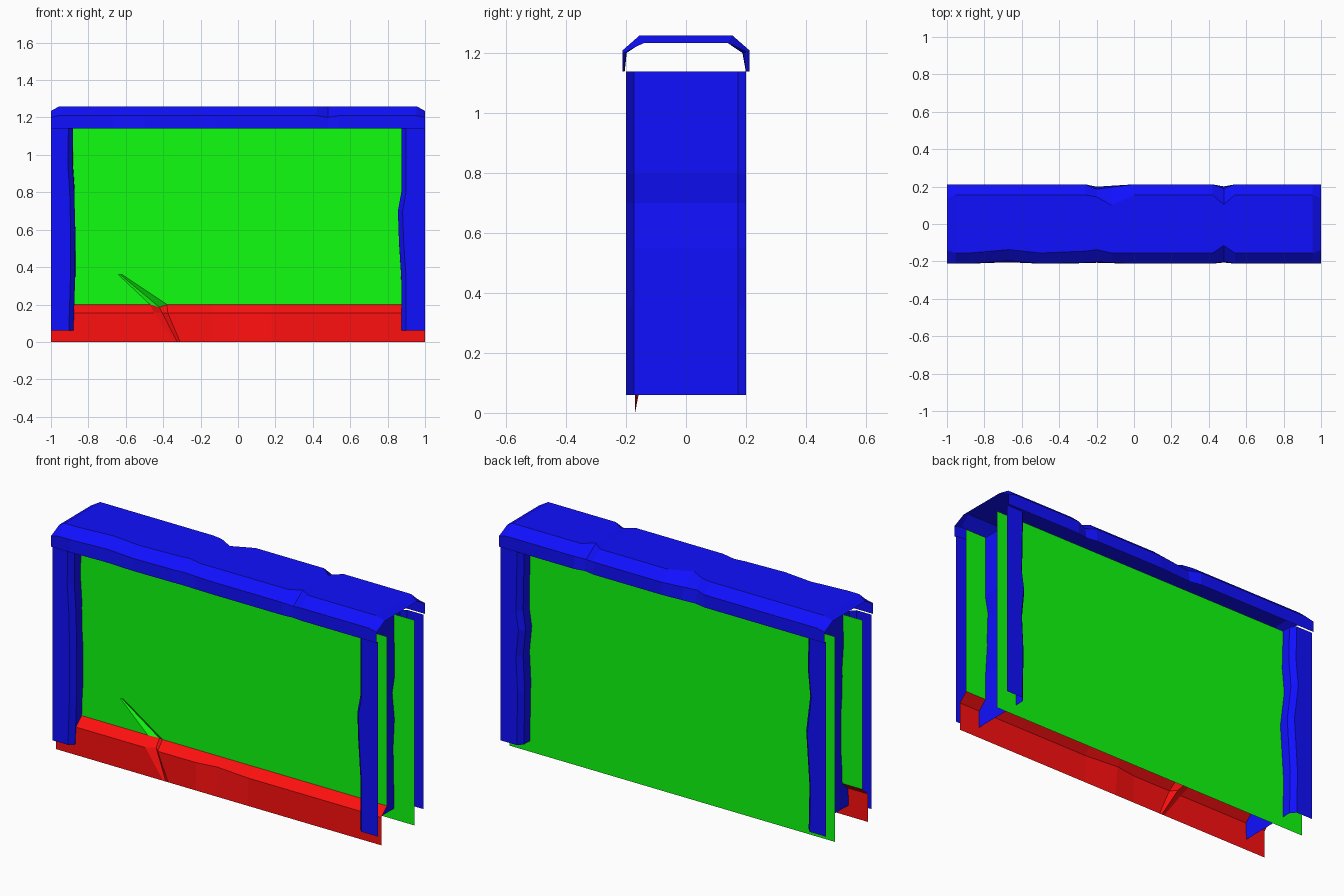
import bpy


def material(name, color):
    m = bpy.data.materials.new(name)
    m.diffuse_color = color
    return m


BLUE = material("blue", (0.005, 0.005, 1, 1))
GREEN = material("green", (0.005, 1, 0.005, 1))
RED = material("red", (1, 0.005, 0.005, 1))


def sheet(name, rows, mat):
    """Flat-shaded open surface through equal-length rows of points."""
    n = len(rows[0])
    faces = [(r * n + c, r * n + c + 1, (r + 1) * n + c + 1, (r + 1) * n + c)
             for r in range(len(rows) - 1) for c in range(n - 1)]
    me = bpy.data.meshes.new(name)
    me.from_pydata([p for row in rows for p in row], [], faces)
    me.materials.append(mat)
    ob = bpy.data.objects.new(name, me)
    bpy.context.collection.objects.link(ob)
    return ob


# Wall panels: plain at the back, front one starts above the skirt with a crack
sheet("back_panel", [[(1, .12, z), (-1, .12, z)] for z in (0, 1.14)], GREEN)
edge = [(-1, -.12, .2), (-.47, -.12, .2), (-.42, -.09, .185), (-.38, -.12, .2),
        (-.14, -.12, .2), (-.02, -.12, .2), (.18, -.12, .2), (1, -.12, .2)]
crack_x = (-1, -.64, -.63, -.62, -.14, -.02, .18, 1)
sheet("front_panel", [edge,
                      [(x, -.12, .36) for x in crack_x],
                      [(x, -.12, 1.14) for x in crack_x]], GREEN)

# Skirt board along the front, chamfered on top, with a crack and a dent
bottom_x = (-1, -.34, -.325, -.31, -.14, -.02, .18, 1)
fold_x = (-1, -.45, -.405, -.375, -.14, -.02, .18, 1)
fold_dy = (0, 0, .03, 0, 0, .018, 0, 0)
sheet("skirt_board", [[(x, -.17, 0) for x in bottom_x],
                      [(x, -.17 + d, .155) for x, d in zip(fold_x, fold_dy)],
                      edge], RED)


# End posts: channels open outwards, with worn inner edges
def post(name, side, wear):
    rows = []
    for z, front, back in wear:
        sec = [(1, .2), (back + .025, .2), (back, .173),
               (front, -.173), (front + .025, -.2), (1, -.2)]
        row = [(side * x, y, z) for x, y in sec]
        rows.append(row if side > 0 else row[::-1])
    sheet(name, rows, BLUE)


post("right_post", 1, [(.06, .873, .875), (.35, .873, .87), (.55, .86, .88),
                       (.7, .855, .865), (.8, .873, .88), (1.14, .873, .873)])
post("left_post", -1, [(.06, .88, .875), (.3, .872, .88), (.6, .87, .86),
                       (.8, .875, .885), (.95, .885, .87), (1.14, .882, .875)])

# Coping: open chamfered channel; columns are x, top z, fold z,
# then inward dents of front side, front top, back side, back top
stations = [(1, 1.235, 1.2, 0, .015, 0, .015),
            (.955, 1.26, 1.21, 0, 0, 0, 0),
            (.54, 1.26, 1.21, 0, 0, 0, 0),
            (.48, 1.258, 1.2, .012, .04, .022, .05),
            (.42, 1.26, 1.21, 0, 0, 0, 0),
            (0, 1.26, 1.21, 0, 0, 0, 0),
            (-.12, 1.26, 1.21, .005, 0, .015, .055),
            (-.2, 1.26, 1.21, .01, .018, .025, .01),
            (-.26, 1.26, 1.21, .005, .01, 0, 0),
            (-.5, 1.26, 1.21, 0, 0, 0, 0),
            (-.67, 1.26, 1.21, .015, .018, 0, 0),
            (-.88, 1.26, 1.21, 0, 0, 0, 0),
            (-.955, 1.26, 1.21, 0, 0, 0, 0),
            (-1, 1.235, 1.2, 0, .015, 0, .015)]
sheet("coping", [[(x, -.212 + fs * .5, 1.14), (x, -.212 + fs, zf),
                  (x, -.155 + ft, zt), (x, .155 - bt, zt),
                  (x, .212 - bs, zf), (x, .212 - bs * .5, 1.14)]
                 for x, zt, zf, fs, ft, bs, bt in stations], BLUE)
